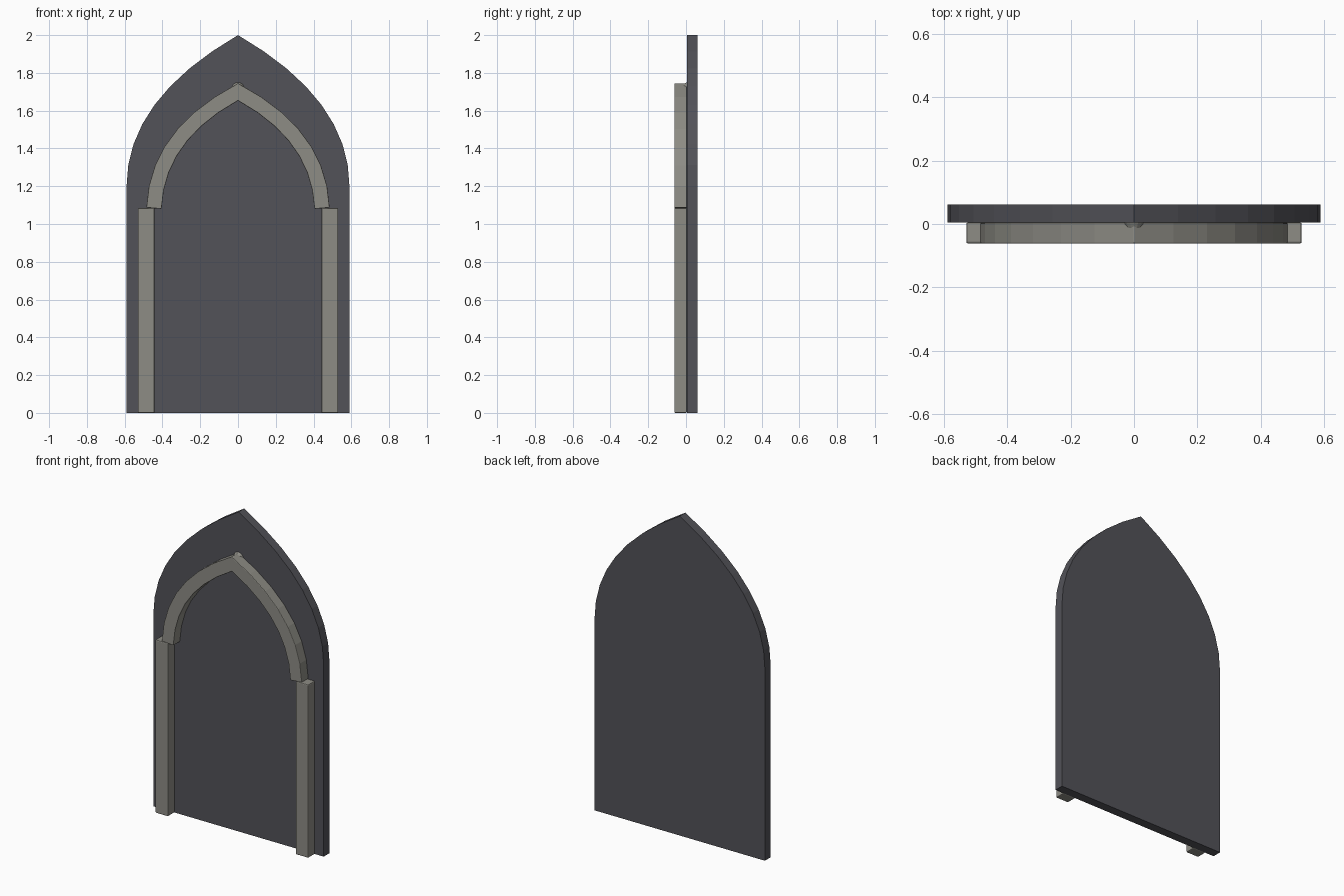
import bpy
from mathutils import Vector

if "Cube" in bpy.data.objects:
    bpy.data.objects.remove(bpy.data.objects["Cube"])

FRONT, MID, BACK = -0.062, 0.005, 0.062


def material(name, color):
    m = bpy.data.materials.new(name)
    m.diffuse_color = (*color, 1)
    m.use_nodes = True
    m.node_tree.nodes["Principled BSDF"].inputs["Base Color"].default_value = m.diffuse_color
    return m


dark = material("dark_slate", (0.085, 0.085, 0.098))
stone = material("grey_stone", (0.27, 0.265, 0.235))


def quad_curve(a, b, c, n):
    a, b, c = Vector(a), Vector(b), Vector(c)
    return [tuple(a * (1 - t) ** 2 + b * 2 * t * (1 - t) + c * t * t)
            for t in (i / n for i in range(n + 1))]


def mirrored(right):
    # right half running up to the apex at x = 0, then down the left
    return right + [(-x, z) for x, z in reversed(right[:-1])]


def extrude_profile(name, outline, y0, y1, mat, bevel=0):
    n = len(outline)
    verts = [(x, y0, z) for x, z in outline] + [(x, y1, z) for x, z in outline]
    faces = [tuple(range(n)), tuple(range(2 * n - 1, n - 1, -1))]
    faces += [(i, i + n, (i + 1) % n + n, (i + 1) % n) for i in range(n)]
    me = bpy.data.meshes.new(name)
    me.from_pydata(verts, [], faces)
    me.materials.append(mat)
    ob = bpy.data.objects.new(name, me)
    bpy.context.collection.objects.link(ob)
    if bevel:
        mod = ob.modifiers.new("soft_edges", "BEVEL")
        mod.width = bevel
        mod.segments = 2
        mod.limit_method = 'ANGLE'
    return ob


# Pointed back panel
side = [(0.59, 0)] + quad_curve((0.59, 1.2), (0.59, 1.66), (0, 2.0), 8)
extrude_profile("back_panel", mirrored(side), MID, BACK, dark)

# Pointed arch moulding
outer = mirrored(quad_curve((0.485, 1.087), (0.47, 1.5), (0, 1.745), 7))
inner = mirrored(quad_curve((0.405, 1.08), (0.39, 1.44), (0, 1.653), 7))
extrude_profile("arch_moulding", outer + inner[::-1], FRONT, MID, stone, 0.004)

# Side columns
for name, s in (("left_column", -1), ("right_column", 1)):
    xs = sorted((s * 0.442, s * 0.53))
    extrude_profile(name, [(xs[0], 0), (xs[1], 0), (xs[1], 1.085), (xs[0], 1.085)],
                    FRONT, MID, stone, 0.006)

# Small rounded tip at the arch joint
bpy.ops.mesh.primitive_cone_add(vertices=16, radius1=0.033, radius2=0.004,
                                depth=MID - FRONT - 0.006,
                                location=(0, (FRONT + MID) / 2 + 0.003, 1.717),
                                rotation=(1.5708, 0, 0))
tip = bpy.context.object
tip.name = "apex_tip"
tip.data.materials.append(stone)
